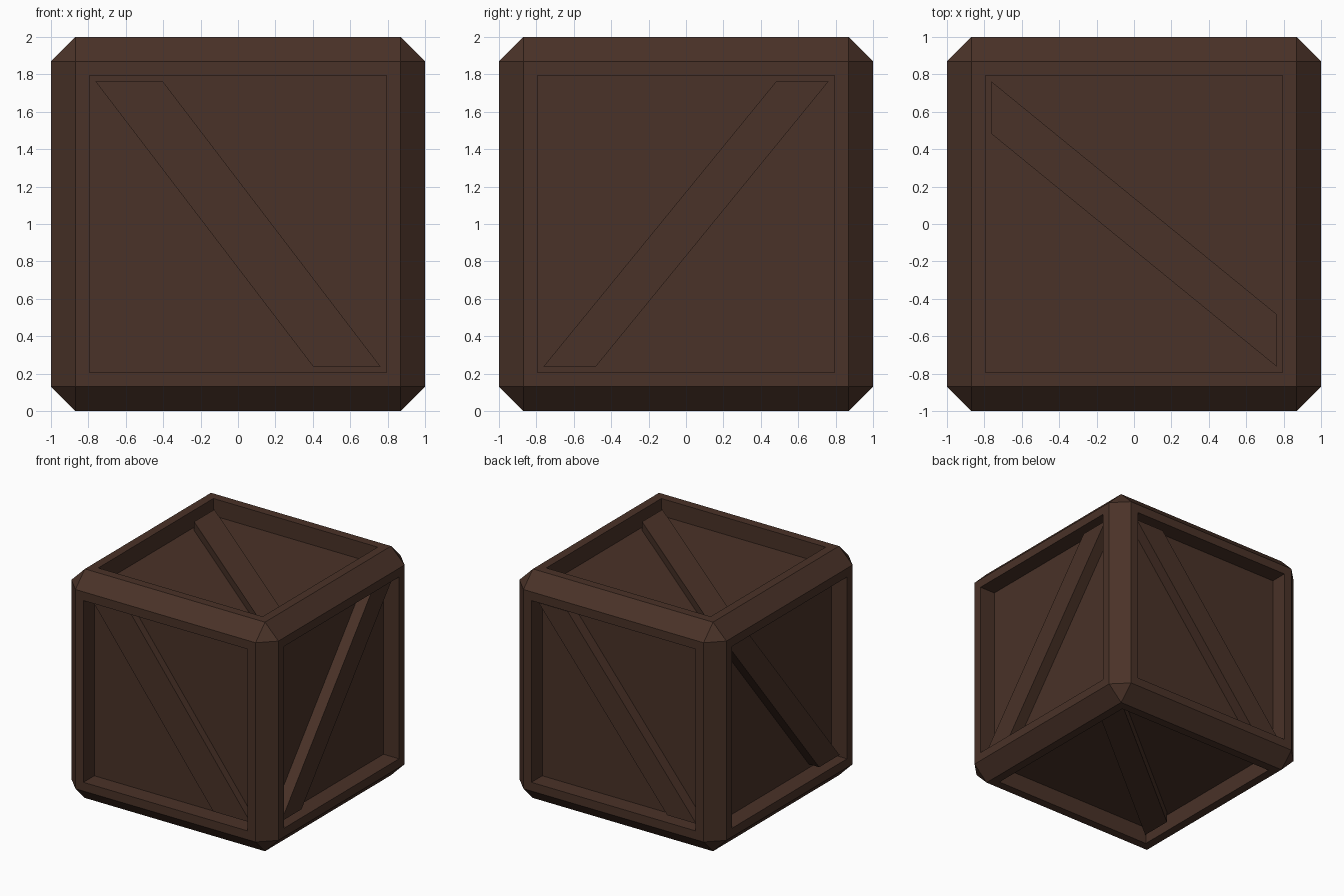
import bpy, bmesh
from mathutils import Vector

if "Cube" in bpy.data.objects:
    bpy.data.objects.remove(bpy.data.objects["Cube"])

CHAMFER, OPEN, FLOOR = 0.13, 0.762, 0.85   # chamfer size, opening half-width, panel distance from centre
CENTRE = Vector((0, 0, 1))

wood = bpy.data.materials.new("dark brown wood")
wood.diffuse_color = (0.068, 0.032, 0.021, 1)
wood.use_nodes = True
wood.node_tree.nodes["Principled BSDF"].inputs["Base Color"].default_value = wood.diffuse_color


def finish(bm, name):
    bmesh.ops.recalc_face_normals(bm, faces=bm.faces)
    mesh = bpy.data.meshes.new(name)
    bm.to_mesh(mesh)
    bm.free()
    mesh.materials.append(wood)
    obj = bpy.data.objects.new(name, mesh)
    bpy.context.collection.objects.link(obj)
    return obj


# Crate body: chamfered cube with a recessed panel on every side
bm = bmesh.new()
bmesh.ops.create_cube(bm, size=2)
bmesh.ops.bevel(bm, geom=bm.edges[:], offset=CHAMFER, offset_type='OFFSET',
                segments=1, profile=0.5, affect='EDGES')
bm.normal_update()
sides = [f for f in bm.faces if max(abs(c) for c in f.normal) > 0.99]
bmesh.ops.inset_individual(bm, faces=sides, thickness=1 - CHAMFER - OPEN, depth=0)
bm.normal_update()
directions = [f.normal.copy() for f in sides]
panels = bmesh.ops.extrude_discrete_faces(bm, faces=sides)["faces"]
for f in panels:
    axis = f.calc_center_median().normalized()
    for v in f.verts:
        v.co -= axis * (1 - FLOOR)
bmesh.ops.translate(bm, verts=bm.verts, vec=CENTRE)
finish(bm, "crate_body")


# Diagonal brace: slanted plank lying on a panel, from corner to corner
def brace(name, n, u, v, slant, width, top):
    n, u, v = Vector(n), Vector(u), Vector(v)
    e = OPEN - 0.001
    outline = [(slant * e, e), (slant * (e - width), e),
               (-slant * e, -e), (-slant * (e - width), -e)]
    bm = bmesh.new()
    rings = [[bm.verts.new(CENTRE + n * h + u * a + v * b) for a, b in outline]
             for h in (FLOOR - 0.01, top)]
    for ring in rings:
        bm.faces.new(ring)
    for i in range(4):
        j = (i + 1) % 4
        bm.faces.new((rings[0][i], rings[0][j], rings[1][j], rings[1][i]))
    finish(bm, name)


X, Y, Z = (1, 0, 0), (0, 1, 0), (0, 0, 1)
brace("front_brace", (0, -1, 0), X, Z, -1, 0.36, 0.915)
brace("back_brace", Y, X, Z, 1, 0.28, 0.945)
brace("right_brace", X, Y, Z, 1, 0.28, 0.95)
brace("left_brace", (-1, 0, 0), Y, Z, 1, 0.28, 0.95)
brace("top_brace", Z, Y, X, -1, 0.28, 0.925)
brace("bottom_brace", (0, 0, -1), Y, X, 1, 0.28, 0.945)
